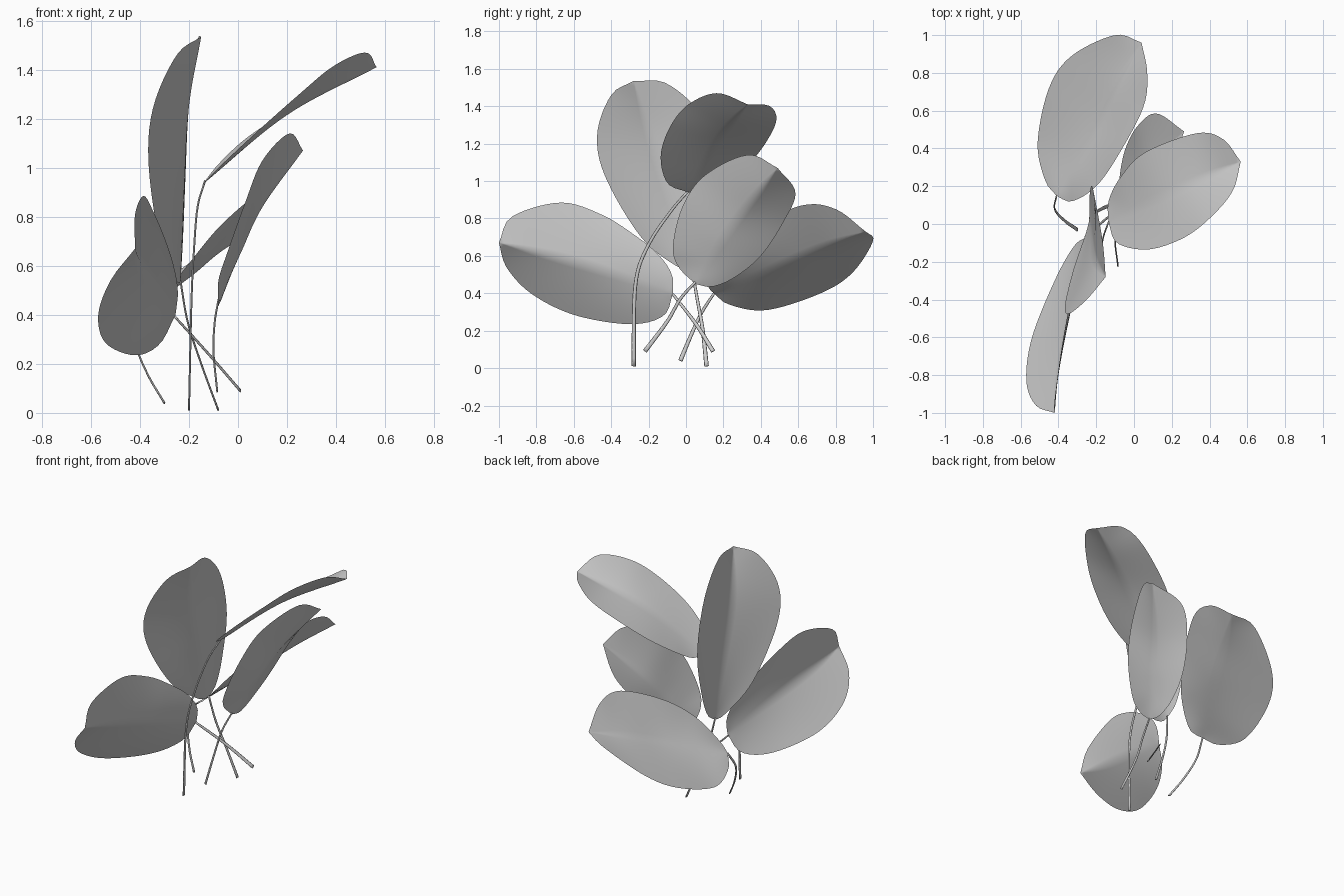
import bpy
import bmesh
from math import cos, sin, tau
from mathutils import Vector

cube = bpy.data.objects.get("Cube")
if cube:
    bpy.data.objects.remove(cube)

grey = bpy.data.materials.new("leaf_grey")
grey.use_nodes = True
colour = (0.6, 0.6, 0.6, 1)
grey.diffuse_color = colour
grey.node_tree.nodes["Principled BSDF"].inputs["Base Color"].default_value = colour

LENGTH_STEPS, SIDE_STEPS = 32, 8


def smooth_path(points, count):
    """Evenly spaced samples of a smooth curve through the points."""
    pts = [Vector(p) for p in points]
    pts = [2 * pts[0] - pts[1]] + pts + [2 * pts[-1] - pts[-2]]
    dense = []
    for a, b, c, d in zip(pts, pts[1:], pts[2:], pts[3:]):
        for i in range(20):
            t = i / 20
            dense.append(b + (c - a) * t / 2
                         + (2 * a - 5 * b + 4 * c - d) * t ** 2 / 2
                         + (3 * b - a - 3 * c + d) * t ** 3 / 2)
    dense.append(pts[-2])
    dist = [0]
    for p, q in zip(dense, dense[1:]):
        dist.append(dist[-1] + (q - p).length)
    out, j = [], 0
    for i in range(count + 1):
        target = dist[-1] * i / count
        while j < len(dist) - 2 and dist[j + 1] < target:
            j += 1
        t = (target - dist[j]) / (dist[j + 1] - dist[j])
        out.append(dense[j].lerp(dense[j + 1], t))
    return out


def finish(name, bm):
    mesh = bpy.data.meshes.new(name)
    bm.to_mesh(mesh)
    bm.free()
    mesh.materials.append(grey)
    obj = bpy.data.objects.new(name, mesh)
    bpy.context.collection.objects.link(obj)
    bpy.ops.object.select_all(action="DESELECT")
    obj.select_set(True)
    bpy.context.view_layer.objects.active = obj
    bpy.ops.object.shade_smooth()


def leaf(name, base, tip, rib, edge_a, edge_b):
    """Blade folded along its rib, spread between two edge curves."""
    rib, edge_a, edge_b = (smooth_path([base, *c, tip], LENGTH_STEPS)
                           for c in (rib, edge_a, edge_b))
    bm = bmesh.new()
    rows = []
    for i, (m, a, b) in enumerate(zip(rib, edge_a, edge_b)):
        if i in (0, LENGTH_STEPS):
            rows.append([bm.verts.new(m)] * (2 * SIDE_STEPS + 1))
            continue
        # the cupped fold softens towards the base
        fold = (m - (a + b) / 2) * (1 - i / LENGTH_STEPS) ** 2
        row = []
        for s in range(-SIDE_STEPS, SIDE_STEPS + 1):
            v = abs(s) / SIDE_STEPS
            row.append(bm.verts.new(m.lerp(a if s < 0 else b, v) + fold * v * (1 - v)))
        rows.append(row)
    for r, q in zip(rows, rows[1:]):
        for k in range(2 * SIDE_STEPS):
            corners = list(dict.fromkeys((r[k], r[k + 1], q[k + 1], q[k])))
            bm.faces.new(corners)
    finish(name, bm)


def stem(name, points):
    """Flattened stalk, wider at the foot."""
    path = smooth_path(points, 24)
    bm = bmesh.new()
    rings = []
    for i, p in enumerate(path):
        along = path[min(i + 1, len(path) - 1)] - path[max(i - 1, 0)]
        wide = Vector((1, 0, 0)).cross(along).normalized()
        thin = along.cross(wide).normalized()
        half = 0.012 - 0.005 * i / len(path)
        rings.append([bm.verts.new(p + wide * half * cos(tau * k / 8)
                                   + thin * 0.004 * sin(tau * k / 8)) for k in range(8)])
    for r, q in zip(rings, rings[1:]):
        for k in range(8):
            n = (k + 1) % 8
            bm.faces.new((r[k], r[n], q[n], q[k]))
    bm.faces.new(rings[0])
    bm.faces.new(rings[-1])
    bmesh.ops.recalc_face_normals(bm, faces=bm.faces)
    finish(name, bm)


# low front leaf
leaf("front_leaf", (-0.255, -0.07, 0.4), (-0.42, -1, 0.67),
     [(-0.345, -0.5, 0.54), (-0.4, -0.8, 0.62)],
     [(-0.245, -0.075, 0.5), (-0.265, -0.15, 0.61), (-0.3, -0.28, 0.715),
      (-0.345, -0.45, 0.82), (-0.385, -0.67, 0.885), (-0.42, -0.93, 0.81)],
     [(-0.32, -0.12, 0.28), (-0.42, -0.3, 0.235), (-0.54, -0.6, 0.285),
      (-0.57, -0.83, 0.4), (-0.52, -0.96, 0.54)])
stem("front_stem", [(0.01, 0.145, 0.09), (-0.12, 0.05, 0.24), (-0.26, -0.07, 0.395)])

# tall upright leaf
leaf("tall_leaf", (-0.235, 0.03, 0.53), (-0.15, -0.28, 1.535),
     [(-0.22, -0.08, 0.9), (-0.2, -0.19, 1.25)],
     [(-0.255, -0.05, 0.545), (-0.32, -0.24, 0.7), (-0.365, -0.43, 1.02),
      (-0.345, -0.475, 1.25), (-0.25, -0.4, 1.46)],
     [(-0.235, 0.11, 0.59), (-0.233, 0.17, 0.75), (-0.222, 0.2, 1.03),
      (-0.2, 0.1, 1.33), (-0.165, -0.1, 1.52)])
stem("tall_stem", [(-0.08, 0.11, 0.01), (-0.15, 0.09, 0.2), (-0.205, 0.06, 0.37),
                   (-0.235, 0.03, 0.54)])

# high left leaf
leaf("high_leaf", (-0.135, 0.01, 0.94), (0.565, 0.33, 1.41),
     [(0.2, 0.17, 1.215)],
     [(-0.09, -0.1, 0.99), (0.07, -0.135, 1.14), (0.25, -0.08, 1.3),
      (0.39, 0.02, 1.415), (0.52, 0.17, 1.47)],
     [(-0.135, 0.12, 0.945), (-0.07, 0.25, 1.025), (0.06, 0.38, 1.14),
      (0.33, 0.48, 1.31), (0.47, 0.45, 1.4)])
stem("high_stem", [(-0.2, -0.28, 0.01), (-0.19, -0.27, 0.45), (-0.18, -0.2, 0.66),
                   (-0.165, -0.08, 0.84), (-0.135, 0.01, 0.945)])

# middle left leaf
leaf("middle_leaf", (-0.08, 0.05, 0.45), (0.265, 0.49, 1.07),
     [(-0.045, 0.1, 0.53), (0.015, 0.18, 0.66), (0.1, 0.31, 0.84)],
     [(-0.08, -0.04, 0.54), (-0.045, -0.07, 0.65), (0.03, -0.02, 0.86),
      (0.1, 0.1, 1.03), (0.21, 0.33, 1.14)],
     [(-0.08, 0.14, 0.435), (-0.075, 0.26, 0.485), (-0.045, 0.4, 0.6),
      (0.02, 0.52, 0.78), (0.12, 0.585, 0.94)])
stem("middle_stem", [(-0.085, -0.22, 0.09), (-0.1, -0.1, 0.25), (-0.095, -0.03, 0.37),
                     (-0.08, 0.05, 0.46)])

# low back leaf
leaf("back_leaf", (-0.41, 0.15, 0.4), (0.04, 0.96, 0.73),
     [(-0.2, 0.5, 0.55), (-0.08, 0.74, 0.65)],
     [(-0.47, 0.23, 0.34), (-0.51, 0.43, 0.31), (-0.45, 0.72, 0.4),
      (-0.33, 0.89, 0.51), (-0.1, 1, 0.68)],
     [(-0.33, 0.12, 0.45), (-0.2, 0.2, 0.61), (-0.08, 0.37, 0.755),
      (0.05, 0.62, 0.87), (0.07, 0.8, 0.85)])
stem("back_stem", [(-0.3, -0.03, 0.04), (-0.37, 0.02, 0.16), (-0.42, 0.08, 0.29),
                   (-0.41, 0.15, 0.4)])
